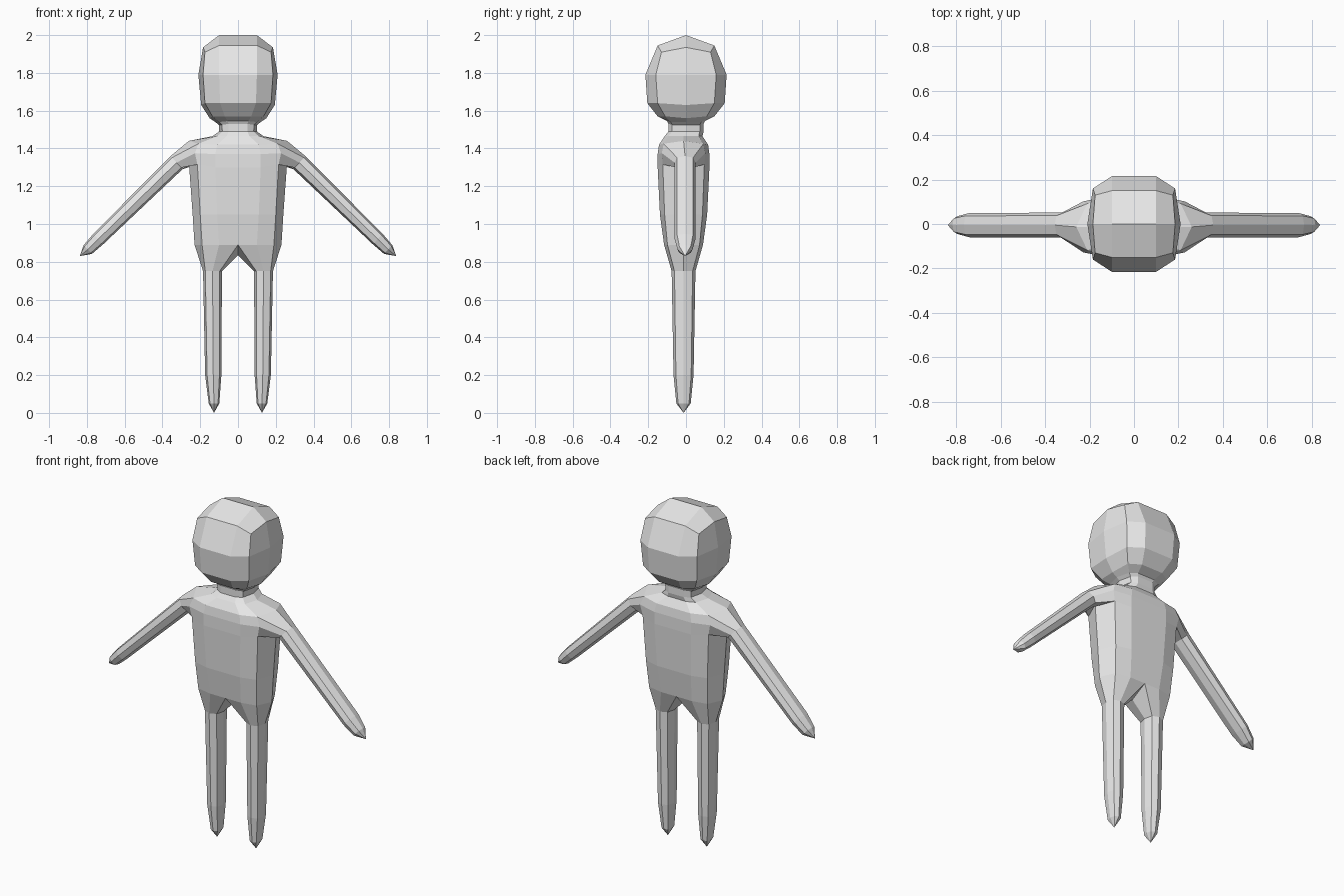
import bpy, bmesh, math
from mathutils import Vector

if "Cube" in bpy.data.objects:
    bpy.data.objects.remove(bpy.data.objects["Cube"], do_unlink=True)

grey = bpy.data.materials.new("plain grey")
grey.use_nodes = True
colour = (0.8, 0.8, 0.8, 1)
grey.diffuse_color = colour
grey.node_tree.nodes["Principled BSDF"].inputs["Base Color"].default_value = colour

bm = bmesh.new()


def half_ring(cy, z, zc, zs, xm, xc, xs, yf, yc):
    """Left half of a body section: front, corner, side, corner, back."""
    pts = [(0, -yf, z), (xm, -yf, z), (xc, -yc, zc), (xs, 0, zs),
           (xc, yc, zc), (xm, yf, z), (0, yf, z)]
    return [bm.verts.new((x, y + cy, h)) for x, y, h in pts]


def octagon(centre, u, v, ru, rv, corner=0.76):
    """Eight points around a limb, starting at the corner -u, +v."""
    pattern = [(-1, 1), (0, 1), (1, 1), (1, 0), (1, -1), (0, -1), (-1, -1), (-1, 0)]
    out = []
    for a, b in pattern:
        k = corner if a and b else 1
        out.append(bm.verts.new(Vector(centre) + Vector(u) * a * ru * k + Vector(v) * b * rv * k))
    return out


def bridge(a, b, closed=True, skip=()):
    n = len(a)
    for i in range(n if closed else n - 1):
        if i not in skip:
            j = (i + 1) % n
            bm.faces.new((a[i], a[j], b[j], b[i]))


def limb(loop, rings, tip):
    """Tube from an opening through each ring to a pointed end."""
    for ring in rings:
        bridge(loop, ring)
        loop = ring
    end = bm.verts.new(tip)
    for i in range(8):
        bm.faces.new((loop[i], loop[(i + 1) % 8], end))


# Head and neck: z at middle, corner, side; x at same; depth at middle, corner
head = [
    (2.00, 1.935, 1.935, .10, .185, .185, 0, 0),
    (1.945, 1.91, 1.935, .10, .175, .185, .15, .13),
    (1.79, 1.79, 1.79, .10, .185, .21, .215, .16),
    (1.64, 1.64, 1.63, .095, .175, .195, .205, .15),
    (1.57, 1.57, 1.56, .07, .135, .15, .15, .11),
    (1.545, 1.54, 1.54, .055, .10, .12, .10, .08),
    (1.53, 1.525, 1.525, .05, .085, .102, .093, .073),
    (1.49, 1.49, 1.49, .05, .083, .10, .093, .073),
]
# Torso, from the collar to the hips
torso = [
    (1.465, 1.465, 1.465, .06, .11, .135, .10, .08),
    (1.42, 1.425, 1.44, .11, .21, .26, .13, .105),
    (1.37, 1.375, 1.375, .12, .228, .26, .137, .115),
    (1.30, 1.315, 1.325, .12, .215, .26, .137, .11),
    (1.05, 1.05, 1.05, .11, .20, .24, .125, .10),
    (.89, .89, .89, .10, .19, .23, .103, .085),
]
rows = [half_ring(0, *r) for r in head] + [half_ring(-.013, *r) for r in torso]
top = len(head) + 1          # shoulder section
for k in range(len(rows) - 1):
    # Leave the shoulder opening between the side corners
    bridge(rows[k], rows[k + 1], False, (2, 3) if k in (top, top + 1) else ())

# Arm
t, m, b = rows[top:top + 3]
bm.verts.remove(m[3])
opening = [t[2], t[3], t[4], m[4], b[4], b[3], b[2], m[2]]
up = (.68, 0, .733)
arm = [((.325, -.005, 1.325), .056, .047), ((.74, -.005, .92), .055, .038),
       ((.795, -.005, .865), .04, .032)]
limb(opening, [octagon(c, (0, 1, 0), up, ry, ru) for c, ry, ru in arm], (.838, -.005, .83))

# Leg, starting from the hip section and the middle of the crotch
hip = rows[-1]
crotch = bm.verts.new((0, -.013, .835))
# Hip points run inner-front, front, outer-front, outer, outer-back, back, inner-back, inner
opening = hip + [crotch]
leg = [(.75, .135, .05, .063), (.20, .131, .043, .053), (.05, .127, .028, .038)]
rings = []
for z, x, rx, ry in leg:
    rings.append(octagon((x, -.013, z), (1, 0, 0), (0, -1, 0), rx, ry))
limb(opening, rings, (.127, -.013, 0))

# Close the collapsed crown and clean up
bmesh.ops.remove_doubles(bm, verts=bm.verts, dist=1e-4)
bmesh.ops.recalc_face_normals(bm, faces=bm.faces)
mesh = bpy.data.meshes.new("figure_body")
bm.to_mesh(mesh)
bm.free()
mesh.materials.append(grey)
body = bpy.data.objects.new("figure_body", mesh)
bpy.context.collection.objects.link(body)

# Right half
mirror = body.modifiers.new("mirror", 'MIRROR')
mirror.use_axis[0] = True
mirror.use_clip = True
mirror.merge_threshold = 0.0005
